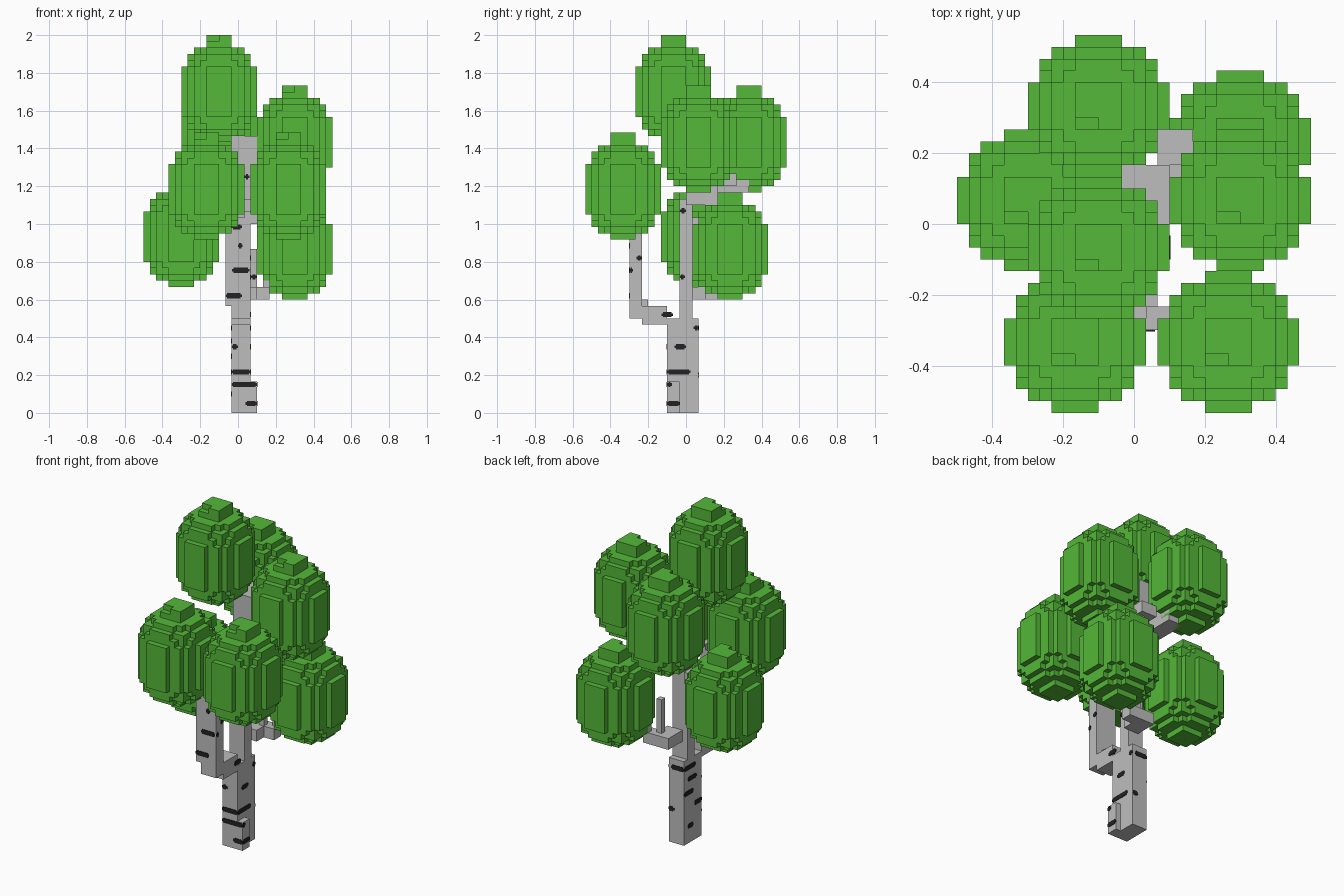
import bpy, bmesh
from mathutils import Vector

cube = bpy.data.objects.get("Cube")
if cube:
    bpy.data.objects.remove(cube)

V = 1 / 30  # edge length of one block


def material(name, rgb):
    m = bpy.data.materials.new(name)
    m.use_nodes = True
    m.diffuse_color = (*rgb, 1)
    bsdf = next(n for n in m.node_tree.nodes if n.type == 'BSDF_PRINCIPLED')
    bsdf.inputs["Base Color"].default_value = (*rgb, 1)
    bsdf.inputs["Roughness"].default_value = 0.9
    return m


LEAF = material("leaf green", (0.089, 0.479, 0.041))
BARK = material("pale bark", (0.515, 0.515, 0.515))
MARK = material("dark bark mark", (0.016, 0.016, 0.016))


def cells(x0, x1, y0, y1, z0, z1):
    return {(x, y, z) for x in range(x0, x1) for y in range(y0, y1) for z in range(z0, z1)}


def voxel_mesh(name, filled, mat):
    """Skin a set of blocks with their outer faces only."""
    bm = bmesh.new()
    verts = {}
    for c in filled:
        for axis in range(3):
            for side in (0, 1):
                n = list(c)
                n[axis] += 2 * side - 1
                if tuple(n) in filled:
                    continue
                u, v = (axis + 1) % 3, (axis + 2) % 3
                ring = []
                for du, dv in ((0, 0), (1, 0), (1, 1), (0, 1)):
                    p = list(c)
                    p[axis] += side
                    p[u] += du
                    p[v] += dv
                    key = tuple(p)
                    if key not in verts:
                        verts[key] = bm.verts.new(Vector(key) * V)
                    ring.append(verts[key])
                bm.faces.new(ring if side else ring[::-1])
    me = bpy.data.meshes.new(name)
    bm.to_mesh(me)
    bm.free()
    me.materials.append(mat)
    return me


def add(name, me, loc=(0, 0, 0)):
    ob = bpy.data.objects.new(name, me)
    ob.location = loc
    bpy.context.collection.objects.link(ob)
    return ob


# Leaf cluster: stacked rounded layers, (z0, z1, half sizes of the crossed slabs)
layers = [
    (0, 1, [(2, 2)]),
    (1, 2, [(2, 4), (3, 3), (4, 2)]),
    (2, 3, [(2, 5), (4, 4), (5, 2)]),
    (3, 4, [(3, 5), (4, 4), (5, 3)]),
    (4, 12, [(2, 6), (4, 5), (5, 4), (6, 2)]),
    (12, 13, [(3, 5), (4, 4), (5, 3)]),
    (13, 14, [(2, 5), (4, 4), (5, 2)]),
    (14, 15, [(2, 4), (3, 3), (4, 2)]),
    (15, 16, [(2, 2)]),
]
blob = set()
for z0, z1, slabs in layers:
    for a, b in slabs:
        blob |= cells(-a, a, -b, b, z0, z1)
# notched cap
blob |= cells(-2, 2, -1, 2, 16, 17) | cells(0, 2, -2, -1, 16, 17)
leaf_mesh = voxel_mesh("leaf_cluster", blob, LEAF)

for name, x, y, z in [
    ("top_leaves", -3, -2, 43),
    ("left_upper_leaves", 9, 2, 35),
    ("back_leaves", -3, 10, 35),
    ("front_right_leaves", -5, -10, 27.5),
    ("front_left_leaves", 8, -10, 27.5),
    ("right_leaves", -9, 2, 20),
    ("left_lower_leaves", 9, 7, 18),
]:
    add(name, leaf_mesh, Vector((x, y, z)) * V)

# Trunk and branches, in block units
wood = {
    "trunk": [(-1, 2, -3, 2, 0, 15), (2, 3, -3, -1, 0, 5),
              (-1, 2, -1, 1, 15, 34), (-1, 3, 0, 5, 33, 44)],
    "front_branch": [(-1, 2, -7, -3, 14, 17), (-1, 1, -8, -6, 15, 18),
                     (-2, 2, -9, -7, 17, 31), (-1, 2, -9, -7, 15, 17),
                     (-4, -1, -10, -7, 29, 33), (1, 6, -9, -7, 30, 32)],
    "left_branch": [(0, 3, 1, 5, 18, 20), (2, 5, 3, 5, 18, 20),
                    (2, 3, 3, 4, 20, 26), (4, 9, 4, 7, 20, 23)],
    "right_branch": [(-8, -1, 0, 2, 29, 31)],
    "back_branch": [(-2, 1, 4, 10, 35, 38)],
    "upper_left_branch": [(2, 8, 0, 2, 38, 40), (2, 5, 5, 8, 36, 38)],
}
for name, boxes in wood.items():
    filled = set()
    for b in boxes:
        filled |= cells(*b)
    add(name, voxel_mesh(name, filled, BARK))


# Bark marks: thin plates with a shorter, taller middle for ragged ends
def mark_plates(name, axis, at, marks):
    bm = bmesh.new()
    for z, a, b in marks:
        trim = min(0.008, (b - a) / 4)
        for lo, hi, h in ((a, b, 0.014), (a + trim, b - trim, 0.027)):
            size = [hi - lo, hi - lo, h]
            size[axis] = 0.006
            mid = [(lo + hi) / 2, (lo + hi) / 2, z]
            mid[axis] = at
            r = bmesh.ops.create_cube(bm, size=1)
            for v in r["verts"]:
                v.co = Vector([v.co[i] * size[i] + mid[i] for i in range(3)])
    me = bpy.data.meshes.new(name)
    bm.to_mesh(me)
    bm.free()
    me.materials.append(MARK)
    add(name, me)


X0, X1 = -V, 2 * V
mark_plates("trunk_front_marks", 1, -0.1, [
    (0.05, 0.04, 0.1), (0.15, X0, 0.1), (0.217, X0, X1), (0.35, X0, 0)])
mark_plates("trunk_left_marks", 0, X1, [
    (0.217, -0.1, 0.025), (0.35, -0.06, 0), (0.45, 0.04, 0.067),
    (0.52, -0.13, -0.07), (0.72, -0.033, -0.005), (1.07, -0.033, 0)])
mark_plates("root_left_marks", 0, 3 * V, [(0.05, -0.1, -0.033), (0.15, -0.1, -0.075)])
mark_plates("trunk_right_marks", 0, X0, [
    (0.1, -0.02, 0.03), (0.217, -0.1, -0.03), (0.3, -0.02, 0.067),
    (0.38, -0.05, 0.03), (0.45, -0.04, 0.067), (0.75, -0.033, 0.01)])
mark_plates("trunk_back_marks", 1, 2 * V, [(0.45, X0, 0.05), (0.2, 0.03, X1)])
mark_plates("front_branch_marks", 1, -0.3, [
    (0.62, -0.067, 0.02), (0.755, -0.033, 0.06), (0.885, 0, 0.025), (0.985, -0.035, 0.02)])
mark_plates("front_branch_side_marks", 0, 2 * V, [
    (0.755, -0.3, -0.28), (0.82, -0.262, -0.233)])
mark_plates("left_branch_mark", 1, 0.1, [(0.72, 0.07, 0.1)])
mark_plates("upper_trunk_mark", 1, 0.0, [(1.25, 0.035, 0.06)])
